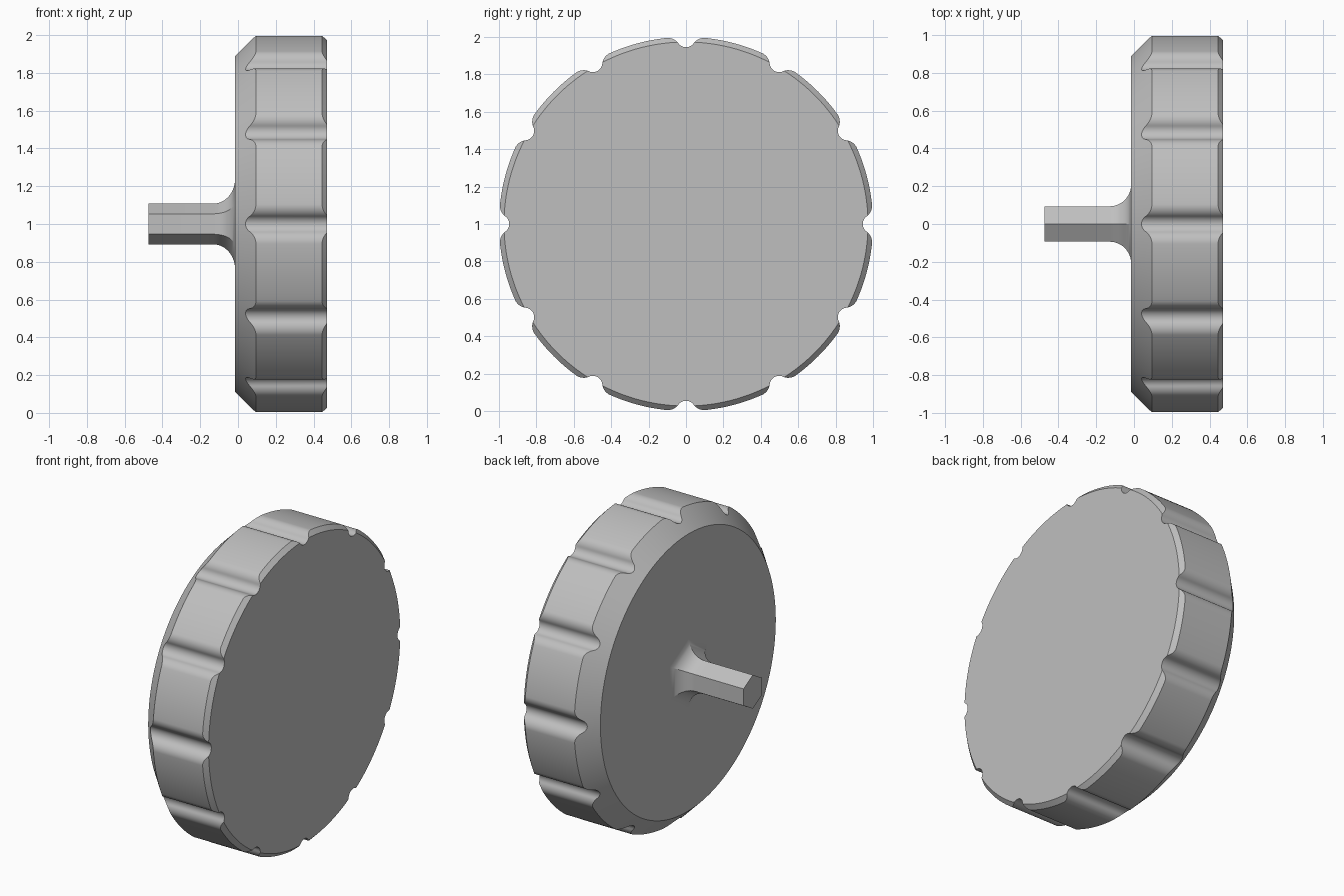
import bpy, bmesh
from math import sin, cos, pi, atan2, hypot, sqrt, radians

cube = bpy.data.objects.get("Cube")
if cube:
    bpy.data.objects.remove(cube, do_unlink=True)

grey = bpy.data.materials.new("plain_grey")
grey.use_nodes = True
COLOUR = (0.52, 0.52, 0.52, 1)
grey.diffuse_color = COLOUR
grey.node_tree.nodes["Principled BSDF"].inputs["Base Color"].default_value = COLOUR

X_BACK, X_FACE, X_TIP = -0.015, 0.472, -0.475
R_BACK, R_FACE = 0.89, 0.973


def loft(name, rings, sharp):
    """Skin closed rings of points, cap both ends, shade smooth with sharp edges."""
    bm = bmesh.new()
    loops = [[bm.verts.new(p) for p in ring] for ring in rings]
    n = len(loops[0])
    for a, b in zip(loops, loops[1:]):
        for i in range(n):
            j = (i + 1) % n
            bm.faces.new((a[i], a[j], b[j], b[i]))
    bm.faces.new(loops[0])
    bm.faces.new(loops[-1])
    bmesh.ops.remove_doubles(bm, verts=bm.verts, dist=1e-5)
    bmesh.ops.recalc_face_normals(bm, faces=bm.faces)
    mesh = bpy.data.meshes.new(name)
    bm.to_mesh(mesh)
    bm.free()
    mesh.materials.append(grey)
    obj = bpy.data.objects.new(name, mesh)
    bpy.context.collection.objects.link(obj)
    bpy.ops.object.select_all(action="DESELECT")
    obj.select_set(True)
    bpy.context.view_layer.objects.active = obj
    bpy.ops.object.shade_smooth_by_angle(angle=radians(sharp))
    return obj


def polar(x, r, t):
    return (x, r * sin(t), 1 + r * cos(t))


def arc(cu, cv, r, a0, a1, n):
    """Points (angle, radius) about the axis along an arc centred at (cu, cv)."""
    pts = []
    for i in range(n + 1):
        a = a0 + (a1 - a0) * i / n
        u, v = cu + r * cos(a), cv + r * sin(a)
        pts.append((atan2(u, v), hypot(u, v)))
    return pts


# Half of one grip segment: notch floor, rounded shoulder, then the rim
notch, fillet, centre = 0.05, 0.07, 0.995
v = ((1 - fillet) ** 2 + centre ** 2 - (notch + fillet) ** 2) / (2 * centre)
u = sqrt((1 - fillet) ** 2 - v * v)
touch = atan2(v - centre, u)
half = arc(0, centre, notch, -pi / 2, touch, 7)
half += arc(u, v, fillet, touch + pi, atan2(v, u), 12)[1:]
start = half[-1][0]
half += [(start + (pi / 12 - start) * i / 6, 1.0) for i in range(1, 7)]

# Mirror the half and repeat it twelve times
segment = [(-t, r) for t, r in reversed(half[1:-1])] + half
outline = [(t + k * pi / 6, r) for k in range(12) for t, r in segment]

# Knob: back chamfer at 45 degrees, straight grip, small front chamfer
knob = loft("grip_knob", [
    [polar(X_BACK, R_BACK, t) for t, r in outline],
    [polar(X_BACK + r - R_BACK, r, t) for t, r in outline],
    [polar(X_FACE - max(0, r - R_FACE), r, t) for t, r in outline],
    [polar(X_FACE, min(r, R_FACE), t) for t, r in outline],
], 25)

# Hexagonal shaft flaring into the back of the knob
R_SHAFT, FLARE = 0.108, 0.115
profile = [(X_TIP, R_SHAFT)]
for i in range(13):
    a = pi / 2 * i / 12
    profile.append((X_BACK - FLARE * (1 - sin(a)),
                    R_SHAFT + FLARE * (1 - cos(a)) / cos(pi / 6)))
loft("hex_shaft", [[polar(x, r, k * pi / 3) for k in range(6)]
                   for x, r in profile], 25)
